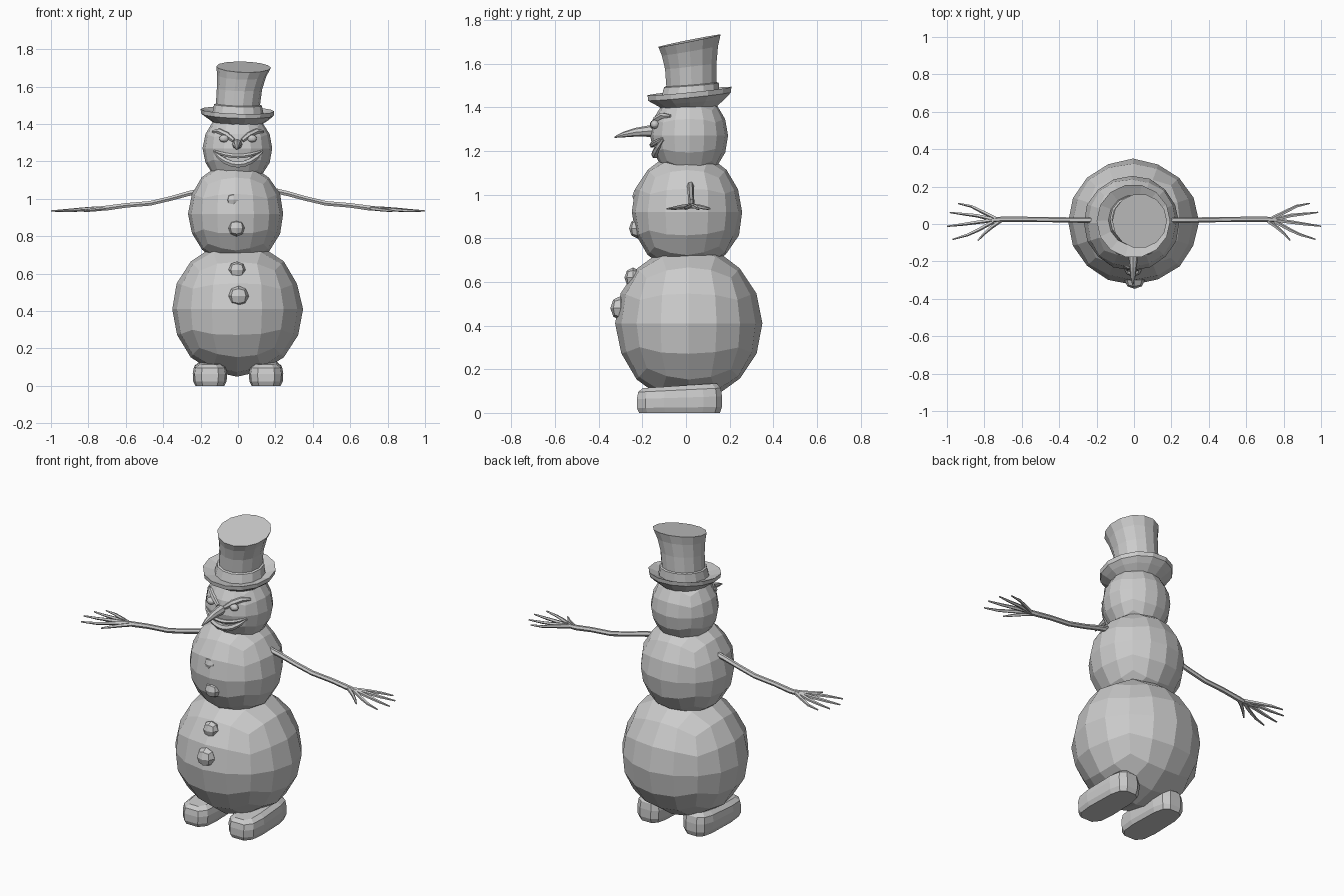
import bpy, bmesh, math, random
from mathutils import Vector

if "Cube" in bpy.data.objects:
    bpy.data.objects.remove(bpy.data.objects["Cube"])

random.seed(4)
grey = bpy.data.materials.new("plain_grey")
grey.diffuse_color = (0.6, 0.6, 0.6, 1)
grey.use_nodes = True
grey.node_tree.nodes["Principled BSDF"].inputs["Base Color"].default_value = grey.diffuse_color


def finish(name, bm):
    bmesh.ops.recalc_face_normals(bm, faces=bm.faces)
    me = bpy.data.meshes.new(name)
    bm.to_mesh(me)
    bm.free()
    me.materials.append(grey)
    ob = bpy.data.objects.new(name, me)
    bpy.context.collection.objects.link(ob)
    return ob


def ball(name, centre, radii, levels=2, jitter=0.0):
    """Faceted ball made from a subdivided cube."""
    bm = bmesh.new()
    bmesh.ops.create_cube(bm, size=2)
    for _ in range(levels):
        bmesh.ops.subdivide_edges(bm, edges=bm.edges[:], cuts=1, use_grid_fill=True)
        for v in bm.verts:
            v.co.normalize()
    for v in bm.verts:
        n = v.co * (1 + random.uniform(-jitter, jitter))
        v.co = Vector(c + r * k for c, r, k in zip(centre, radii, n))
    return finish(name, bm)


def loft(name, rings):
    """Skin a list of equal-length point rings and cap both ends."""
    bm = bmesh.new()
    rows = [[bm.verts.new(p) for p in ring] for ring in rings]
    n = len(rows[0])
    for a, b in zip(rows, rows[1:]):
        for i in range(n):
            j = (i + 1) % n
            bm.faces.new((a[i], a[j], b[j], b[i]))
    bm.faces.new(rows[0])
    bm.faces.new(rows[-1])
    return finish(name, bm)


def tube(name, path, radii, sides=6):
    path = [Vector(p) for p in path]
    rings = []
    for i, p in enumerate(path):
        d = path[min(i + 1, len(path) - 1)] - path[max(i - 1, 0)]
        q = d.to_track_quat('Z', 'Y')
        rings.append([p + q @ Vector((radii[i] * math.cos(t), radii[i] * math.sin(t), 0))
                      for t in (2 * math.pi * k / sides for k in range(sides))])
    return loft(name, rings)


# Three stacked snowballs
ball("lower_body", (-0.005, 0.012, 0.41), (0.35, 0.335, 0.36), jitter=0.012)
ball("upper_body", (-0.013, 0.005, 0.92), (0.255, 0.255, 0.275), jitter=0.012)
HC, HR = (-0.003, 0.015, 1.27), (0.186, 0.178, 0.2)
head = ball("head", HC, HR, jitter=0.006)


def face_y(x, z):
    k = 1 - ((x - HC[0]) / HR[0]) ** 2 - ((z - HC[2]) / HR[2]) ** 2
    return HC[1] - HR[1] * math.sqrt(max(k, 0.02))


# Grinning mouth cut into the head, with an upper and lower lip
xs = [-0.13 + 0.26 * i / 8 for i in range(9)]
upper = [(x, 1.228 + 0.03 * (x / 0.13) ** 2) for x in xs]
lower = [(x, 1.183 + 0.07 * (x / 0.13) ** 2) for x in xs]
outline = upper + lower[::-1]
cutter = loft("mouth_cutter", [[(x, y, z) for x, z in outline] for y in (-0.3, -0.1)])
cutter.hide_render = True
cutter.hide_set(True)
cut = head.modifiers.new("mouth", 'BOOLEAN')
cut.operation = 'DIFFERENCE'
cut.solver = 'EXACT'
cut.object = cutter
for name, line, r in (("upper_lip", upper, 0.013), ("lower_lip", lower, 0.018)):
    tube(name, [(x, face_y(x, z) + 0.004, z) for x, z in line],
         [r * (1 - 0.6 * abs(x / 0.13) ** 3) for x in xs])

# Eyes under slanted angry brows
for side, s in (("left", -1), ("right", 1)):
    ball(side + "_eye", (s * 0.075, face_y(s * 0.075, 1.322) - 0.003, 1.322),
         (0.025, 0.02, 0.02))
    brow = [(0.022, 1.312), (0.06, 1.343), (0.1, 1.362), (0.135, 1.36)]
    tube(side + "_brow", [(s * x, face_y(x, z) + 0.002, z) for x, z in brow],
         [0.012, 0.016, 0.015, 0.007])

# Curved carrot nose
tube("nose", [(-0.004, -0.12, 1.292), (-0.004, -0.17, 1.291), (-0.005, -0.23, 1.286),
              (-0.006, -0.29, 1.274), (-0.006, -0.328, 1.263)],
     [0.03, 0.026, 0.02, 0.012, 0.003], 8)

# Tilted top hat: centre x, centre y, height, radius, front-to-back slope
hat = [(0, 0.02, 1.395, 0.12, 0.06), (0, 0.018, 1.427, 0.165, 0.08),
       (-0.003, 0.016, 1.45, 0.194, 0.1), (-0.003, 0.016, 1.474, 0.197, 0.1),
       (0, 0.02, 1.454, 0.137, 0.08), (0, 0.025, 1.502, 0.128, 0.08),
       (0, 0.025, 1.506, 0.118, 0.08), (0.008, 0.022, 1.59, 0.121, 0.12),
       (0.02, 0.018, 1.66, 0.132, 0.17), (0.03, 0.016, 1.705, 0.146, 0.2)]
loft("top_hat", [[(cx + r * math.cos(t), cy + r * math.sin(t),
                   z + slope * r * math.sin(t) - 0.03 * r * math.cos(t))
                  for t in (2 * math.pi * k / 14 for k in range(14))]
                 for cx, cy, z, r, slope in hat])

# Faceted buttons down the front
for i, (x, y, z, r) in enumerate([(-0.025, -0.212, 0.993, 0.04), (-0.008, -0.222, 0.845, 0.046),
                                  (-0.005, -0.243, 0.62, 0.046), (0.003, -0.3, 0.48, 0.055)]):
    ball(f"button_{i + 1}", (x, y, z), (r, r * 0.85, r), levels=1)

# Branch arms with spread fingers
arm = [(0.12, 0.02, 1.05), (0.2, 0.02, 1.043), (0.27, 0.021, 1.027), (0.36, 0.022, 1.002),
       (0.47, 0.024, 0.976), (0.6, 0.025, 0.965), (0.7, 0.025, 0.951), (0.79, 0.022, 0.945)]
fingers = [[(0.74, 0.03), (0.82, 0.07), (0.87, 0.095), (0.94, 0.11)],
           [(0.76, 0.026), (0.84, 0.045), (0.9, 0.052), (0.985, 0.062)],
           [(0.76, 0.02), (0.85, 0.008), (0.92, -0.002), (1.0, -0.012)],
           [(0.75, 0.015), (0.83, -0.03), (0.89, -0.058), (0.97, -0.082)],
           [(0.71, 0.02), (0.76, -0.015), (0.8, -0.05), (0.835, -0.088)]]
for side, s in (("left", -1), ("right", 1)):
    tube(side + "_arm", [(s * x, y, z) for x, y, z in arm],
         [0.016, 0.016, 0.015, 0.014, 0.014, 0.014, 0.015, 0.01])
    for i, f in enumerate(fingers):
        zs = (0.949, 0.943, 0.938, 0.935)
        tube(f"{side}_finger_{i + 1}", [(s * x, y, z) for (x, y), z in zip(f, zs)],
             [0.011, 0.01, 0.008, 0.004], 5)

# Rounded boots
shape = [(-0.045, -0.205), (0.045, -0.205), (0.082, -0.165), (0.092, -0.08), (0.086, 0.1),
         (0.07, 0.16), (0.035, 0.185), (-0.035, 0.185), (-0.07, 0.16), (-0.086, 0.1),
         (-0.092, -0.08), (-0.082, -0.165)]
layers = [(0.0, 0.84, 0.95), (0.025, 0.97, 1.0), (0.07, 1.0, 1.0), (0.105, 0.93, 0.97),
          (0.125, 0.65, 0.87)]
for side, s in (("left", -1), ("right", 1)):
    loft(side + "_boot", [[(s * (0.15 + x * kx), -0.02 + y * ky, z * (1 + 0.45 * y))
                           for x, y in shape] for z, kx, ky in layers])
